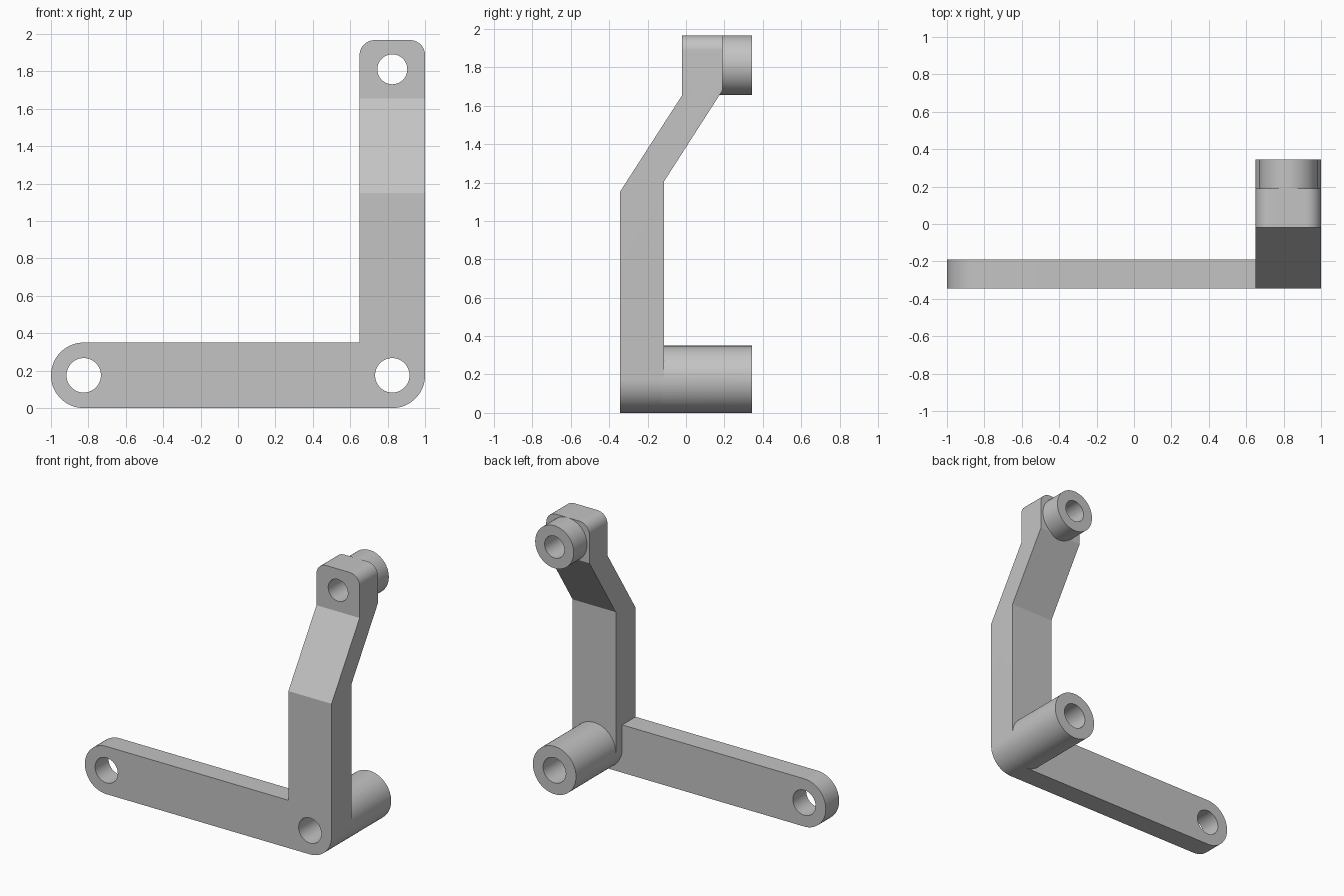
import bpy, bmesh, math
from mathutils import Vector

cube = bpy.data.objects.get("Cube")
if cube:
    bpy.data.objects.remove(cube, do_unlink=True)

grey = bpy.data.materials.new("plain_grey")
grey.use_nodes = True
colour = (0.55, 0.55, 0.55, 1)
grey.diffuse_color = colour
grey.node_tree.nodes["Principled BSDF"].inputs["Base Color"].default_value = colour

SEG = 64                      # sides of a full circle
FRONT, BACK = -0.345, 0.345   # overall depth
ARM_BACK, POST_BACK, HEAD_BACK = -0.19, -0.115, 0.19
HEIGHT = 1.967
R, BORE = 0.175, 0.092        # arm end and its hole
HEAD_R, HEAD_BORE = 0.156, 0.08
CORNER = 0.08
X = 1 - R                     # hole centres
HEAD_Z = HEIGHT - HEAD_R


def arc(cx, cz, r, start, end):
    """Points on an arc, angles in degrees."""
    n = round(abs(end - start) / 360 * SEG)
    angles = [math.radians(start + (end - start) * i / n) for i in range(n + 1)]
    return [(cx + r * math.cos(a), cz + r * math.sin(a)) for a in angles]


def prism(name, points, push):
    """Extrude a flat outline; its 3D points move along push."""
    bm = bmesh.new()
    face = bm.faces.new([bm.verts.new(p) for p in points])
    new = bmesh.ops.extrude_face_region(bm, geom=[face])["geom"]
    bmesh.ops.translate(bm, vec=Vector(push),
                        verts=[v for v in new if isinstance(v, bmesh.types.BMVert)])
    bmesh.ops.recalc_face_normals(bm, faces=bm.faces)
    mesh = bpy.data.meshes.new(name)
    bm.to_mesh(mesh)
    bm.free()
    mesh.materials.append(grey)
    obj = bpy.data.objects.new(name, mesh)
    bpy.context.collection.objects.link(obj)
    return obj


def plate(name, outline, y0, y1):
    return prism(name, [(x, y0, z) for x, z in outline], (0, y1 - y0, 0))


def rod(name, x, z, r, y0, y1):
    return plate(name, arc(x, z, r, 0, 360)[:-1], y0, y1)


def combine(target, tool, operation):
    mod = target.modifiers.new("combine", "BOOLEAN")
    mod.operation, mod.solver, mod.object = operation, "EXACT", tool
    bpy.context.view_layer.objects.active = target
    bpy.ops.object.modifier_apply(modifier=mod.name)
    bpy.data.objects.remove(tool, do_unlink=True)


# Cranked upright: side profile trimmed to its rounded front outline
side = [(FRONT, -0.1), (FRONT, 1.15), (-0.02, 1.655), (-0.02, 2.1),
        (HEAD_BACK, 2.1), (HEAD_BACK, 1.68), (POST_BACK, 1.205), (POST_BACK, -0.1)]
bracket = prism("cranked_bracket", [(0.5, y, z) for y, z in side], (0.7, 0, 0))
outline = (arc(X, R, R, 180, 360)
           + arc(1 - CORNER, HEIGHT - CORNER, CORNER, 0, 90)
           + arc(1 - 2 * R + CORNER, HEIGHT - CORNER, CORNER, 90, 180))
combine(bracket, plate("upright_outline", outline, -1, 1), "INTERSECT")

# Flat arm with round ends
arm = arc(-X, R, R, 90, 270) + arc(X, R, R, 270, 450)
combine(bracket, plate("flat_arm", arm, FRONT, ARM_BACK), "UNION")

# Bosses on the back
combine(bracket, rod("lower_boss", X, R, R, -0.15, BACK), "UNION")
combine(bracket, rod("upper_boss", X, HEAD_Z, HEAD_R, 0.1, BACK), "UNION")

# Through holes
for x, z, r in ((-X, R, BORE), (X, R, BORE), (X, HEAD_Z, HEAD_BORE)):
    combine(bracket, rod("hole", x, z, r, -1, 1), "DIFFERENCE")

# Smooth round surfaces, sharp edges
bpy.ops.object.select_all(action="DESELECT")
bracket.select_set(True)
bpy.context.view_layer.objects.active = bracket
bpy.ops.object.shade_smooth_by_angle(angle=math.radians(25))
